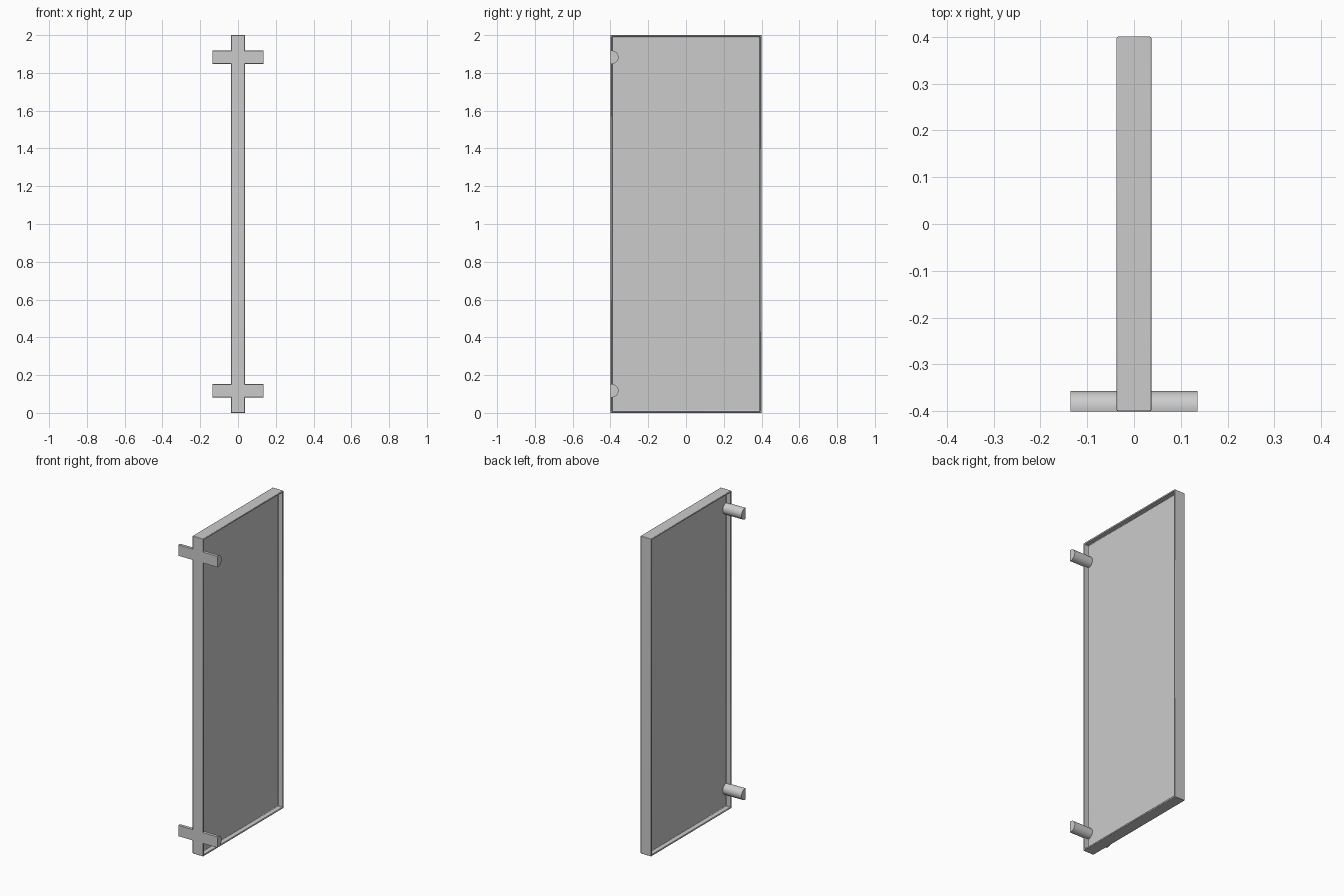
import bpy, bmesh, math

if "Cube" in bpy.data.objects:
    bpy.data.objects.remove(bpy.data.objects["Cube"])

FRONT = -0.40      # front plane of the frame and the pegs
HALF_X = 0.037     # half thickness of the frame


def finish(bm, name, bevel=0.0):
    bmesh.ops.recalc_face_normals(bm, faces=bm.faces)
    mesh = bpy.data.meshes.new(name)
    bm.to_mesh(mesh)
    bm.free()
    ob = bpy.data.objects.new(name, mesh)
    bpy.context.collection.objects.link(ob)
    bpy.context.view_layer.objects.active = ob
    ob.select_set(True)
    bpy.ops.object.shade_smooth_by_angle(angle=math.radians(30))
    ob.select_set(False)
    if bevel:
        mod = ob.modifiers.new("soft_edges", 'BEVEL')
        mod.width = bevel
        mod.segments = 2
        mod.limit_method = 'ANGLE'
    return ob


# Upright panel with a thin rim and a deep recess on both broad sides
bm = bmesh.new()
bmesh.ops.create_cube(bm, size=1)
for v in bm.verts:
    v.co.x *= 2 * HALF_X
    v.co.y *= 0.80
    v.co.z = (v.co.z + 0.5) * 2
bm.normal_update()
for side in (-1, 1):
    face = next(f for f in bm.faces if f.normal.x * side > 0.9)
    bmesh.ops.inset_region(bm, faces=[face], thickness=0.013)
    inner = bmesh.ops.extrude_discrete_faces(bm, faces=[face])["faces"][0]
    bmesh.ops.translate(bm, verts=inner.verts, vec=(-side * 0.031, 0, 0))
finish(bm, "framed_panel", 0.003)


# Cross pegs: round rods cut flat where they meet the front plane
def peg(name, z, radius=0.035, half_length=0.136):
    cy = FRONT + 0.008
    a = math.acos(-0.008 / radius)
    n = 20
    bm = bmesh.new()
    ring = []
    for i in range(n + 1):
        t = -a + 2 * a * i / n
        ring.append(bm.verts.new((-half_length, cy + radius * math.cos(t),
                                  z + radius * math.sin(t))))
    face = bm.faces.new(ring)
    ext = bmesh.ops.extrude_face_region(bm, geom=[face])["geom"]
    verts = [g for g in ext if isinstance(g, bmesh.types.BMVert)]
    bmesh.ops.translate(bm, verts=verts, vec=(2 * half_length, 0, 0))
    if not any(len(f.verts) > 4 and f.calc_center_median().x < -0.1 for f in bm.faces):
        bm.faces.new(ring)
    finish(bm, name)


for name, z in (("lower_peg", 0.117), ("upper_peg", 1.883)):
    peg(name, z)
